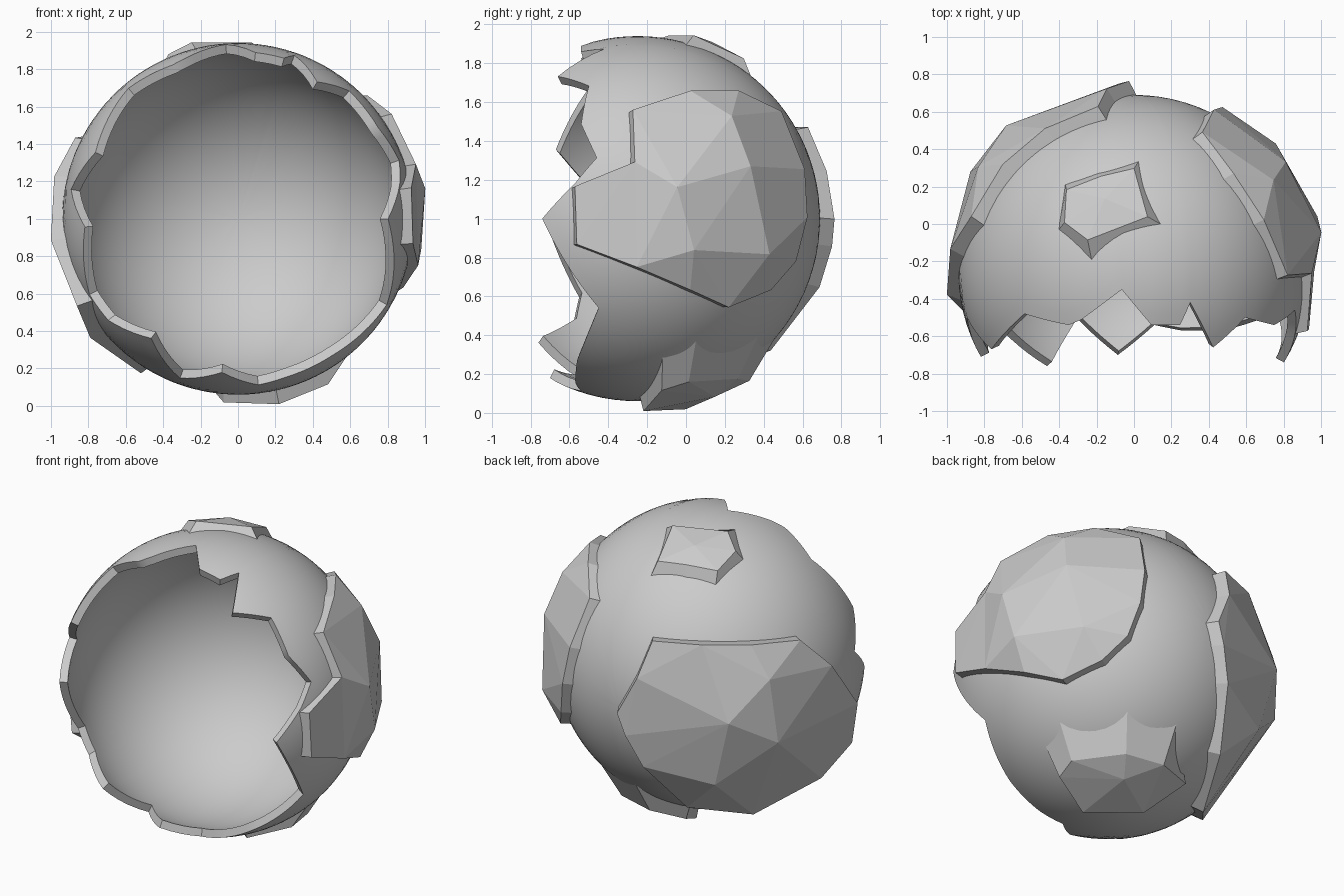
import bpy, bmesh, math
from mathutils import Vector
from mathutils.geometry import delaunay_2d_cdt

if "Cube" in bpy.data.objects:
    bpy.data.objects.remove(bpy.data.objects["Cube"])

C = Vector((0, -0.25, 1.0))   # sphere centre
R = 0.94                      # shell outer radius


def make_object(name, bm):
    me = bpy.data.meshes.new(name)
    bm.to_mesh(me)
    bm.free()
    ob = bpy.data.objects.new(name, me)
    bpy.context.collection.objects.link(ob)
    return ob


# Jagged rim: angle around the opening (degrees) -> y position
RIM = [(0, -.74), (12, -.57), (20, -.46), (33, -.54), (49, -.50), (60, -.66),
       (71, -.42), (74, -.54), (84, -.54), (94, -.35), (108, -.51), (113, -.54),
       (130, -.48), (155, -.67), (170, -.50), (183, -.71), (207, -.55), (218, -.58),
       (234, -.76), (250, -.50), (264, -.70), (277, -.54), (287, -.57), (305, -.56),
       (330, -.45), (360, -.74)]


def rim_point(a, y):
    rad = math.sqrt(R * R - (y - C.y) ** 2)
    return Vector((rad * math.cos(math.radians(a)), y - C.y, rad * math.sin(math.radians(a))))


def shell():
    bm = bmesh.new()
    rim = []
    for (a0, y0), (a1, y1) in zip(RIM, RIM[1:]):
        n = max(2, round((a1 - a0) / 3))
        p0, p1 = rim_point(a0, y0), rim_point(a1, y1)
        rim += [p0.lerp(p1, i / n).normalized() for i in range(n)]
    rings = 28
    pole = bm.verts.new(C + Vector((0, R, 0)))
    cols = []
    for p in rim:
        phi, end = math.atan2(p.z, p.x), math.acos(p.y)
        col = []
        for k in range(1, rings + 1):
            t = end * k / rings
            col.append(bm.verts.new(C + R * Vector((math.sin(t) * math.cos(phi), math.cos(t),
                                                    math.sin(t) * math.sin(phi)))))
        cols.append(col)
    for i, a in enumerate(cols):
        b = cols[(i + 1) % len(cols)]
        bm.faces.new((pole, a[0], b[0]))
        for k in range(rings - 1):
            bm.faces.new((a[k], a[k + 1], b[k + 1], b[k]))
    bm.normal_update()
    if sum(f.normal.dot(f.calc_center_median() - C) for f in bm.faces) < 0:
        bmesh.ops.reverse_faces(bm, faces=bm.faces)
    ob = make_object("broken_shell", bm)
    mod = ob.modifiers.new("thickness", 'SOLIDIFY')
    mod.thickness = 0.05
    mod.offset = -1
    bpy.context.view_layer.objects.active = ob
    ob.select_set(True)
    bpy.ops.object.modifier_apply(modifier=mod.name)
    bpy.ops.object.shade_smooth_by_angle(angle=math.radians(35))
    ob.select_set(False)


def view(az, el):
    """right, up and towards-viewer axes for a viewing direction"""
    a, e = math.radians(az), math.radians(el)
    d = Vector((math.cos(a) * math.cos(e), math.sin(a) * math.cos(e), math.sin(e)))
    r = Vector((-math.sin(a), math.cos(a), 0))
    return r, d.cross(r), d


def plate(name, axes, origin, scale, outline, inner, inset=.94, edge_r=.995, mid_r=1.02,
          crest=None):
    """faceted rock plate laid over the sphere from an outline seen in one view"""
    r, u, d = axes

    def on_sphere(p):
        x, y = (p[0] - origin[0]) / scale[0], (p[1] - origin[1]) / scale[1]
        return (x * r + y * u + math.sqrt(max(0, .92 - x * x - y * y)) * d).normalized()

    dirs = [on_sphere(p) for p in outline]
    mid = sum(dirs, Vector()).normalized()
    e1 = mid.orthogonal().normalized()
    e2 = mid.cross(e1)

    def flat(v):
        return Vector((v.dot(e1), v.dot(e2))) / (1 + v.dot(mid))

    def lift(p, rad):
        q = p.length_squared
        return C + rad * (2 * p.x * e1 + 2 * p.y * e2 + (1 - q) * mid) / (1 + q)

    n = len(outline)
    base = [flat(v) for v in dirs]
    cen = sum(base, Vector((0, 0))) / n
    if crest:
        pts = [flat(on_sphere(p)) for p in crest]
    else:
        pts = [cen + (p - cen) * inset for p in base]
    pts += [flat(on_sphere(p)) for p in inner]
    area = sum(base[i - 1].x * base[i].y - base[i].x * base[i - 1].y for i in range(n))
    loop = list(range(n)) if area > 0 else list(range(n))[::-1]
    co, _, faces, orig, _, _ = delaunay_2d_cdt(pts, [], [loop], 1, 1e-5)
    bm = bmesh.new()
    top, ring = [], {}
    for p, src in zip(co, orig):
        rim = [s for s in src if s < n]
        v = bm.verts.new(lift(p, edge_r if rim else mid_r))
        top.append(v)
        for s in rim:
            ring[s] = v
    for f in faces:
        bm.faces.new([top[i] for i in f])
    low = [bm.verts.new(lift(p, .93)) for p in base]
    for i in range(n):
        j = (i + 1) % n
        if i in ring and j in ring:
            bm.faces.new((ring[i], ring[j], low[j], low[i]))
    bmesh.ops.recalc_face_normals(bm, faces=bm.faces)
    bm.normal_update()
    if sum(f.normal.dot(f.calc_center_median() - C) for f in bm.faces) < 0:
        bmesh.ops.reverse_faces(bm, faces=bm.faces)
    make_object(name, bm)


shell()

# Right side plate
plate("right_plate", view(0, 0), (C.y, C.z), (1, 1),
      [(-.30, 1.56), (-.29, 1.29), (-.60, 1.16), (-.59, .86), (-.28, .74), (0, .62), (.2, .53),
       (.42, .62), (.55, .77), (.61, 1.0), (.595, 1.25), (.47, 1.55), (.25, 1.66), (0, 1.66)],
      [(-.06, 1.15), (.29, 1.25), (.2, 1.49), (.02, .85), (.38, .83)], mid_r=1.035)

# Large plate over the back and left
plate("back_plate", view(125, 25), (710, 655), (170, -170),
      [(650, 637), (700, 641), (750, 641), (800, 636), (832, 662), (857, 700), (852, 740),
       (820, 775), (752, 812), (685, 806), (640, 765), (622, 733), (614, 710), (634, 675)],
      [(728, 722), (715, 780), (775, 740), (767, 680)], edge_r=1.015, mid_r=1.035)

# Small plate on top
plate("top_plate", view(-90, 90), (C.x, C.y), (1, 1),
      [(-.42, -.03), (-.23, -.21), (.16, 0), (.03, .36), (-.2, .29), (-.38, .23)],
      [(-.15, .12)], edge_r=.99, mid_r=1.0,
      crest=[(-.36, .0), (-.24, -.09), (.07, .03), (.0, .28), (-.17, .24), (-.35, .17)])

# Plate under the back, with a wide sloping upper edge
plate("bottom_plate", view(55, -25), (1110, 682), (170, -170),
      [(1035, 757), (1047, 728), (1120, 713), (1177, 723), (1187, 783), (1143, 815), (1082, 817)],
      [(1120, 785)], edge_r=1.015, mid_r=1.02,
      crest=[(1058, 785), (1068, 770), (1120, 762), (1158, 770), (1182, 785), (1143, 814),
             (1084, 816)])
